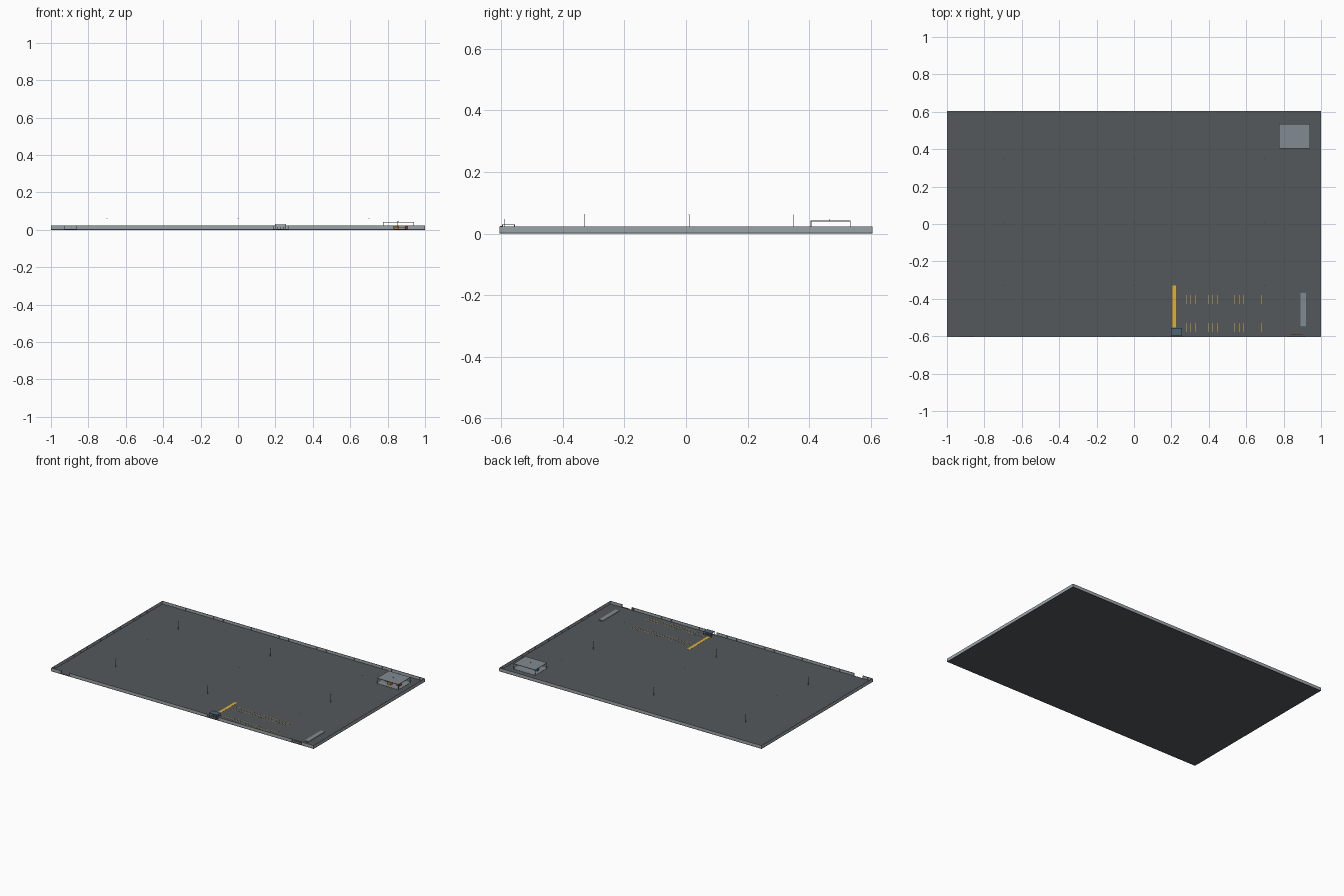
import bpy, bmesh
from mathutils import Matrix

if "Cube" in bpy.data.objects:
    bpy.data.objects.remove(bpy.data.objects["Cube"])

G = 0.004          # ground level
FT = 0.023         # fence top
X, Y = 1.0, 0.605  # half size of the site


def mat(name, rgb):
    m = bpy.data.materials.new(name)
    m.diffuse_color = (*rgb, 1)
    m.use_nodes = True
    m.node_tree.nodes["Principled BSDF"].inputs["Base Color"].default_value = m.diffuse_color
    return m


asphalt = mat("asphalt", (0.09, 0.098, 0.105))
steel = mat("steel", (0.22, 0.26, 0.29))
fence_grey = mat("fence_grey", (0.33, 0.37, 0.39))
yellow = mat("yellow", (0.75, 0.45, 0.03))
orange = mat("orange", (0.75, 0.25, 0.03))
blue = mat("blue", (0.05, 0.2, 0.42))
red = mat("red", (0.5, 0.05, 0.03))
teal = mat("teal", (0.07, 0.13, 0.17))


def boxes(name, bounds, material):
    """One object made of boxes given as (x0, x1, y0, y1, z0, z1)."""
    bm = bmesh.new()
    for x0, x1, y0, y1, z0, z1 in bounds:
        m = Matrix.Translation(((x0 + x1) / 2, (y0 + y1) / 2, (z0 + z1) / 2))
        m = m @ Matrix.Diagonal((x1 - x0, y1 - y0, z1 - z0, 1))
        bmesh.ops.create_cube(bm, size=1, matrix=m)
    me = bpy.data.meshes.new(name)
    bm.to_mesh(me)
    bm.free()
    ob = bpy.data.objects.new(name, me)
    bpy.context.collection.objects.link(ob)
    me.materials.append(material)
    return ob


def post(x, y, z1, r=0.0015, z0=G):
    return (x - r, x + r, y - r, y + r, z0, z1)


def corners(x0, x1, y0, y1, z1, r=0.0015):
    return [post(x, y, z1, r) for x in (x0 + r, x1 - r) for y in (y0 + r, y1 - r)]


# Paved yard
boxes("yard_ground", [(-X, X, -Y, Y, 0, G)], asphalt)

# Perimeter fence: solid sides and back, front broken by gates
T = 0.003
boxes("side_fences", [(s * X - (T if s > 0 else 0), s * X + (0 if s > 0 else T), -Y, Y, G, FT)
                      for s in (-1, 1)], fence_grey)
boxes("back_fence", [(-X, X, Y - T, Y, G, FT)], fence_grey)
front_runs = [(-X, -0.93), (-0.86, 0.19), (0.27, 0.83), (0.91, X)]
boxes("front_fence", [(a, b, -Y, -Y + T, G, FT) for a, b in front_runs], fence_grey)

# Fence posts, just inside the panels
posts = []
for i in range(28):
    x = -X + 0.037 + i * (2 * X - 0.074) / 27
    posts.append(post(x, Y - 0.004, FT + 0.0005))
    if any(a < x < b for a, b in front_runs):
        posts.append(post(x, -Y + 0.004, FT + 0.0005))
for i in range(17):
    y = -0.575 + i * 1.15 / 16
    posts += [post(s * (X - 0.004), y, FT + 0.0005) for s in (-1, 1)]
boxes("fence_posts", posts, steel)
boxes("gate_posts", [post(x, -Y + 0.004, FT + 0.001, 0.003) for x in (-0.93, -0.86, 0.83, 0.91)], steel)

# Vehicle gate signal mast and barrier
boxes("gate_mast", [post(0.855, -0.59, 0.048, 0.001)], steel)
boxes("gate_barrier", [(0.84, 0.9, -0.592, -0.589, 0.012, 0.015)], orange)

# Corner canopy with the equipment it shelters
cx0, cx1, cy0, cy1 = 0.775, 0.94, 0.405, 0.535
boxes("canopy_pad", [(cx0, cx1, cy0, cy1, 0.001, G + 0.0015)], steel)
boxes("canopy_roof", [(cx0, cx1, cy0, cy1, 0.039, 0.042)], steel)
boxes("canopy_posts", corners(cx0, cx1, cy0, cy1, 0.039), steel)
boxes("canopy_mast", [post(0.857, 0.465, 0.047, 0.001, 0.042)], steel)
for name, x, y, m in (("equipment_orange", 0.85, 0.44, orange),
                      ("equipment_blue", 0.81, 0.47, blue),
                      ("equipment_red", 0.905, 0.46, red)):
    boxes(name, [(x - 0.012, x + 0.012, y - 0.01, y + 0.01, G, 0.02)], m)

# Entry booth: roof on posts with turnstile rails
bx0, bx1, by0, by1 = 0.197, 0.257, -0.597, -0.555
boxes("booth_roof", [(bx0, bx1, by0, by1, 0.028, 0.030)], teal)
boxes("booth_posts", corners(bx0, bx1, by0, by1, 0.028), steel)
boxes("turnstiles", [(x - 0.002, x + 0.002, -0.59, -0.562, G, 0.014) for x in (0.21, 0.228, 0.245)], steel)

# Painted walkway and parking bay lines
boxes("walkway", [(0.205, 0.224, -0.553, -0.33, G, G + 0.0006)], yellow)
boxes("parking_lines", [(x - 0.0007, x + 0.0007, y, y + 0.048, G, G + 0.0006)
                        for y in (-0.427, -0.577)
                        for x in [0.256 + 0.0236 * i for i in range(19)]], yellow)

# Weighing platform near the right-hand gate
boxes("weighing_platform", [(0.89, 0.92, -0.545, -0.368, 0.001, G + 0.003)], steel)
boxes("platform_ramps", [(0.891, 0.919, y, y + 0.008, G, G + 0.0015) for y in (-0.553, -0.368)], teal)

# Tall yard lamps
spots = [(x, y) for x in (-0.7, 0, 0.7) for y in (-0.33, 0.01, 0.35)]
boxes("lamp_poles", [post(x, y, 0.06, 0.0006) for x, y in spots], steel)
boxes("lamp_heads", [(x - 0.003, x + 0.003, y - 0.0015, y + 0.0015, 0.06, 0.062) for x, y in spots], steel)
